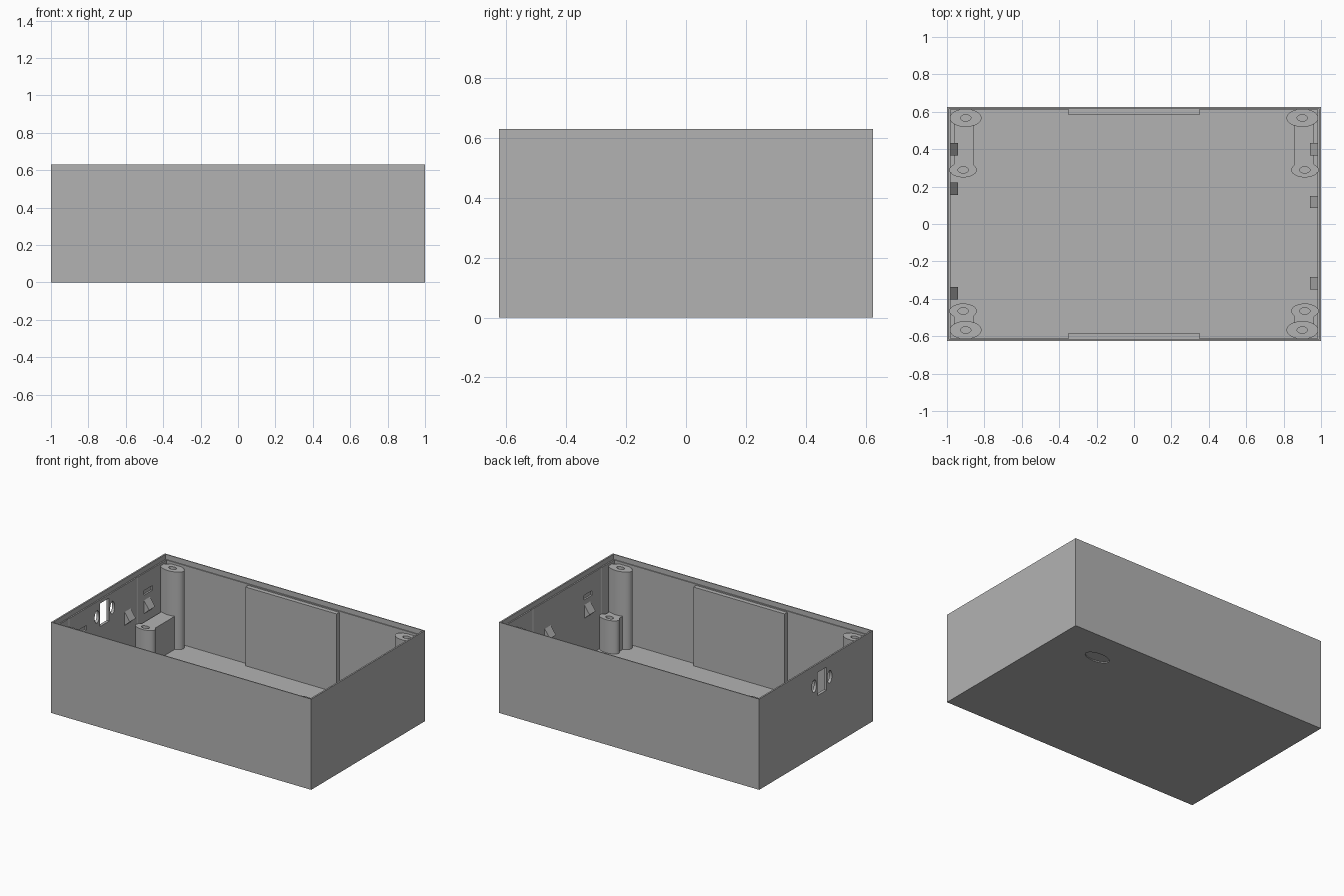
import bpy, bmesh, math

if "Cube" in bpy.data.objects:
    bpy.data.objects.remove(bpy.data.objects["Cube"])

grey = bpy.data.materials.new("grey_plastic")
grey.diffuse_color = (0.45, 0.45, 0.45, 1)
grey.use_nodes = True
grey.node_tree.nodes["Principled BSDF"].inputs["Base Color"].default_value = grey.diffuse_color


def make(name, bm):
    bmesh.ops.recalc_face_normals(bm, faces=bm.faces)
    me = bpy.data.meshes.new(name)
    bm.to_mesh(me)
    bm.free()
    me.materials.append(grey)
    ob = bpy.data.objects.new(name, me)
    bpy.context.collection.objects.link(ob)
    return ob


def box(name, x, y, z):
    bm = bmesh.new()
    bmesh.ops.create_cube(bm, size=1)
    for v in bm.verts:
        v.co = [r[0] + (c + 0.5) * (r[1] - r[0]) for c, r in zip(v.co, (x, y, z))]
    return make(name, bm)


def tube(name, cx, cy, rx, ry, z0, z1, axis="z", n=48):
    """Elliptical cylinder; with axis 'x' the ellipse lies in the y-z plane."""
    bm = bmesh.new()
    ring = []
    for i in range(n):
        a = 2 * math.pi * i / n
        u, v = cx + rx * math.cos(a), cy + ry * math.sin(a)
        ring.append(bm.verts.new((u, v, z0) if axis == "z" else (z0, u, v)))
    f = bm.faces.new(ring)
    ext = bmesh.ops.extrude_face_region(bm, geom=[f])["geom"]
    for v in ext:
        if isinstance(v, bmesh.types.BMVert):
            v.co["xyz".index(axis)] = z1
    bm.normal_update()
    # keep the base cap
    if not any(all(abs(v.co["xyz".index(axis)] - z0) < 1e-6 for v in g.verts) for g in bm.faces):
        bm.faces.new(ring)
    return make(name, bm)


def boolean(ob, tools, op):
    for t in tools:
        m = ob.modifiers.new("cut", "BOOLEAN")
        m.object, m.operation, m.solver = t, op, "EXACT"
        bpy.context.view_layer.objects.active = ob
        bpy.ops.object.modifier_apply(modifier=m.name)
        bpy.data.objects.remove(t)


def smooth(ob):
    bpy.ops.object.select_all(action="DESELECT")
    ob.select_set(True)
    bpy.context.view_layer.objects.active = ob
    bpy.ops.object.shade_smooth_by_angle(angle=math.radians(30))


# Shell: hollow, stepped lip, switch opening with two screw holes
shell = box("case_shell", (-1, 1), (-0.625, 0.625), (0, 0.63))
cuts = [
    box("hollow", (-0.98, 0.98), (-0.612, 0.612), (0.04, 0.7)),
    box("lip", (-0.989, 0.989), (-0.6185, 0.6185), (0.595, 0.7)),
    box("opening", (-1.1, -0.9), (-0.114, -0.014), (0.41, 0.57)),
    tube("recess", 0.64, 0.405, 0.09, 0.045, -0.05, 0.008),
]
for y in (-0.149, 0.021):
    cuts.append(tube("screw_hole", y, 0.49, 0.025, 0.043, -1.1, -0.9, "x"))
# Shallow clip slots and post clearance grooves in the end walls
for s in (-1, 1):
    for y in ((0.415, -0.31) if s < 0 else (0.405, -0.325)):
        cuts.append(box("slot", sorted((s * 0.95, s * 0.992)),
                        (y - 0.045, y + 0.045), (0.443, 0.475)))
    for y in (0.289, -0.465):
        cuts.append(tube("groove", s * 0.913, y, 0.072, 0.04, 0.2, 0.7))
boolean(shell, cuts, "DIFFERENCE")
smooth(shell)

# Corner mounts: tall lid post, short board post, linking block
for s, side in ((-1, "left"), (1, "right")):
    for yt, ys, end in ((0.567, 0.289, "back"), (-0.567, -0.465, "front")):
        mount = tube(f"{end}_{side}_mount", s * 0.90, yt, 0.085, 0.048, 0.03, 0.578)
        boolean(mount, [
            box("link", sorted((s * 0.962, s * 0.855)), sorted((yt, ys)), (0.03, 0.27)),
            tube("short_post", s * 0.913, ys, 0.072, 0.04, 0.03, 0.27)], "UNION")
        boolean(mount, [
            tube("hole", s * 0.90, yt, 0.028, 0.017, 0.3, 0.7),
            tube("hole", s * 0.913, ys, 0.028, 0.017, 0.1, 0.4)], "DIFFERENCE")
        smooth(mount)

# Stiffening plates on the long walls
box("back_plate", (-0.35, 0.35), (0.582, 0.616), (0.03, 0.587))
box("front_plate", (-0.35, 0.35), (-0.616, -0.582), (0.03, 0.587))

# Wedge clips on the end walls
for s, ys in ((-1, (0.40, 0.188, -0.37)), (1, (0.40, 0.118, -0.317))):
    for y in ys:
        bm = bmesh.new()
        rings = [[bm.verts.new((s * x, y + d, z)) for x, z in
                  ((0.985, 0.415), (0.94, 0.35), (0.985, 0.31))] for d in (-0.033, 0.033)]
        bm.faces.new(rings[0])
        bm.faces.new(rings[1])
        for i in range(3):
            j = (i + 1) % 3
            bm.faces.new((rings[0][i], rings[0][j], rings[1][j], rings[1][i]))
        make("wedge_clip", bm)
